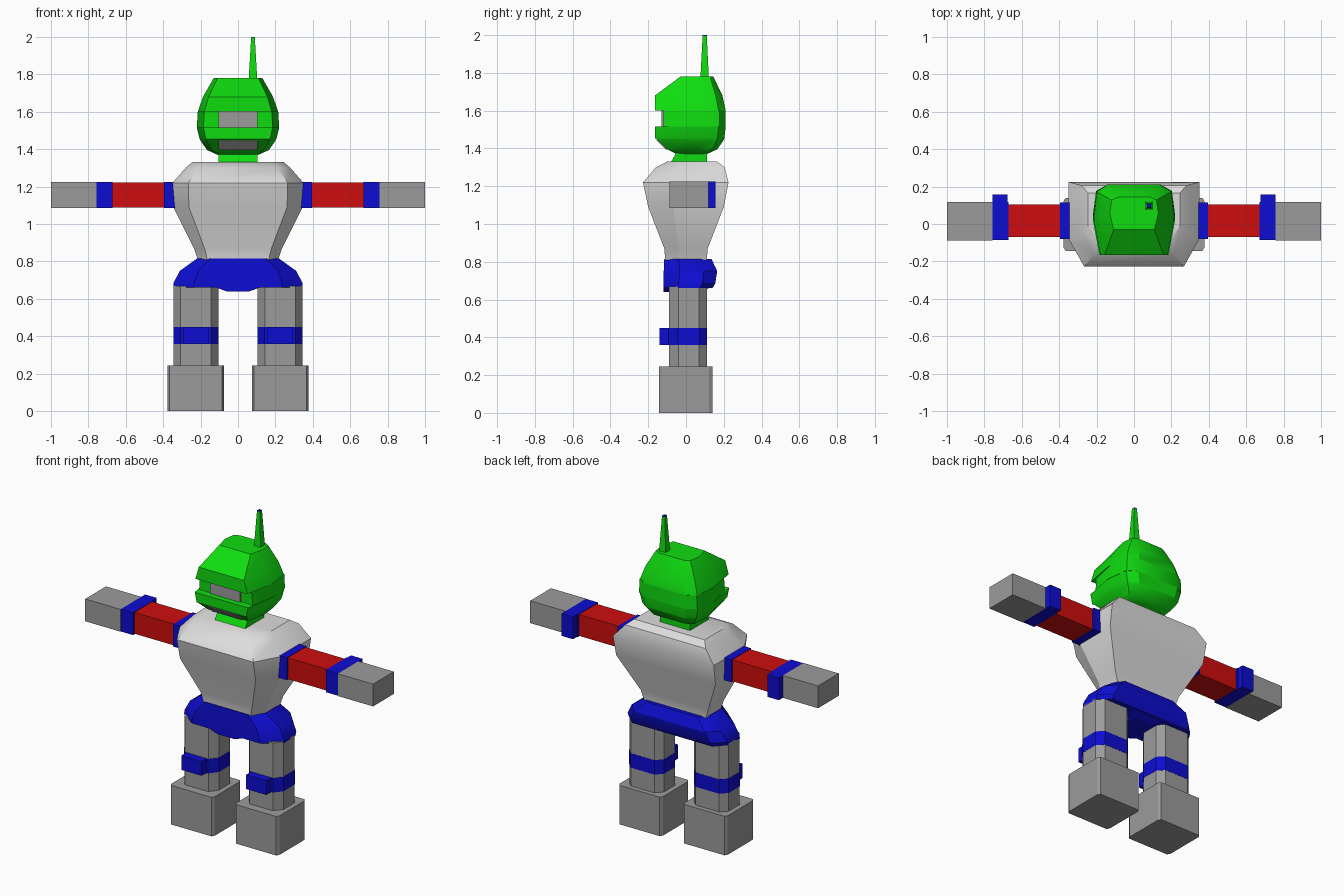
import bpy
import math

if "Cube" in bpy.data.objects:
    bpy.data.objects.remove(bpy.data.objects["Cube"])


def material(name, rgb):
    m = bpy.data.materials.new(name)
    m.diffuse_color = (*rgb, 1)
    m.use_nodes = True
    m.node_tree.nodes["Principled BSDF"].inputs["Base Color"].default_value = m.diffuse_color
    return m


GREEN = material("green", (0.005, 0.72, 0.005))
BLUE = material("blue", (0.004, 0.004, 0.65))
RED = material("red", (0.62, 0.004, 0.004))
WHITE = material("off white", (0.72, 0.72, 0.72))
GRAY = material("gray", (0.33, 0.33, 0.33))

# Half cross-sections from front to back: x as share of half width, y as share of depth
BOX = [(1, 0), (1, 1)]
HEAD = [(.84, 0), (1, .5), (.92, .9), (.65, 1)]
TORSO = [(.76, 0), (1, .33), (1, 1)]
HIPS = [(.68, 0), (1, .3), (1, .75), (.8, 1)]
LEG = [(.68, 0), (1, .25), (1, .8), (.68, 1)]
FOOT = [(.93, 0), (1, .06), (1, .94), (.93, 1)]


def loft(name, section, rings, mat, cx=0, smooth=True):
    """Stack cross-sections; each ring is (z, half width, front y, back y)."""
    verts, faces = [], []
    n = len(section) * 2
    for z, hx, y0, y1 in rings:
        half = [(u * hx, y0 + v * (y1 - y0)) for u, v in section]
        loop = half + [(-x, y) for x, y in reversed(half)]
        verts += [(cx + x, y, z) for x, y in loop]
    for r in range(len(rings) - 1):
        for i in range(n):
            j = (i + 1) % n
            faces.append((r * n + i, r * n + j, (r + 1) * n + j, (r + 1) * n + i))
    faces.append(tuple(reversed(range(n))))
    faces.append(tuple(range((len(rings) - 1) * n, len(rings) * n)))
    mesh = bpy.data.meshes.new(name)
    mesh.from_pydata(verts, [], faces)
    mesh.materials.append(mat)
    ob = bpy.data.objects.new(name, mesh)
    bpy.context.collection.objects.link(ob)
    if smooth:
        bpy.ops.object.select_all(action='DESELECT')
        ob.select_set(True)
        bpy.context.view_layer.objects.active = ob
        bpy.ops.object.shade_smooth_by_angle(angle=math.radians(30))
    return ob


def box(name, x, y, z, mat):
    return loft(name, BOX, [(h, (x[1] - x[0]) / 2, *y) for h in z], mat,
                (x[0] + x[1]) / 2, False)


# Head with a recessed visor slot
loft("head", HEAD, [
    (1.37, .11, -.05, .11), (1.395, .165, -.10, .165), (1.445, .20, -.15, .20),
    (1.455, .205, -.165, .203), (1.515, .22, -.165, .21), (1.515, .22, -.12, .21),
    (1.60, .215, -.12, .21), (1.60, .215, -.165, .21), (1.68, .187, -.165, .193),
    (1.78, .13, -.03, .145)], GREEN)
loft("neck", BOX, [(1.31, .105, -.09, .11), (1.38, .105, -.05, .11)], GREEN, 0, False)
box("visor", (-.105, .105), (-.129, -.12), (1.515, 1.60), GRAY)
loft("mouth", BOX, [(1.395, .105, -.109, -.10), (1.445, .105, -.158, -.149)], GRAY, 0, False)

# Antenna with a coloured tip
loft("antenna", BOX, [(1.75, .024, .075, .122), (1.996, .010, .088, .110)], GREEN, .08, False)
loft("antenna_tip", BOX, [(1.996, .010, .088, .110), (2.0, .010, .088, .110)], BLUE, .08, False)

# Torso
loft("torso", TORSO, [
    (.81, .215, -.11, .11), (.87, .235, -.115, .115), (1.09, .345, -.20, .20),
    (1.22, .35, -.228, .225), (1.30, .28, -.16, .205), (1.33, .245, -.10, .165)], WHITE)

# Hips with a crotch piece
loft("hips", HIPS, [
    (.66, .345, -.12, .14), (.685, .345, -.12, .155), (.75, .31, -.118, .165),
    (.815, .22, -.115, .135)], BLUE)
loft("crotch", BOX, [(.64, .06, -.12, .08), (.665, .13, -.12, .13)], BLUE, 0, False)

for side, s in (("left", 1), ("right", -1)):
    def arm(name, x0, x1, y, z, mat):
        box(f"{side}_{name}", sorted((s * x0, s * x1)), y, z, mat)

    # Arm
    arm("shoulder_band", .30, .395, (-.08, .115), (1.085, 1.225), BLUE)
    arm("upper_arm", .395, .67, (-.07, .105), (1.088, 1.222), RED)
    arm("elbow_band", .67, .755, (-.085, .118), (1.085, 1.225), BLUE)
    arm("elbow_plate", .675, .755, (.118, .157), (1.085, 1.225), BLUE)
    arm("forearm", .755, 1.0, (-.088, .118), (1.085, 1.225), GRAY)

    # Leg
    cx = s * .225
    loft(side + "_thigh", LEG, [(.45, .12, -.09, .11), (.67, .12, -.09, .11)], GRAY, cx)
    loft(side + "_knee_band", LEG, [(.36, .121, -.092, .111), (.45, .121, -.092, .111)], BLUE, cx)
    box(side + "_knee_plate", (cx - .07, cx + .07), (-.14, -.09), (.36, .45), BLUE)
    loft(side + "_shin", LEG, [(.24, .12, -.09, .11), (.36, .12, -.09, .11)], GRAY, cx)
    loft(side + "_foot", FOOT, [(0, .151, -.143, .14), (.245, .151, -.143, .14)], GRAY, cx)
